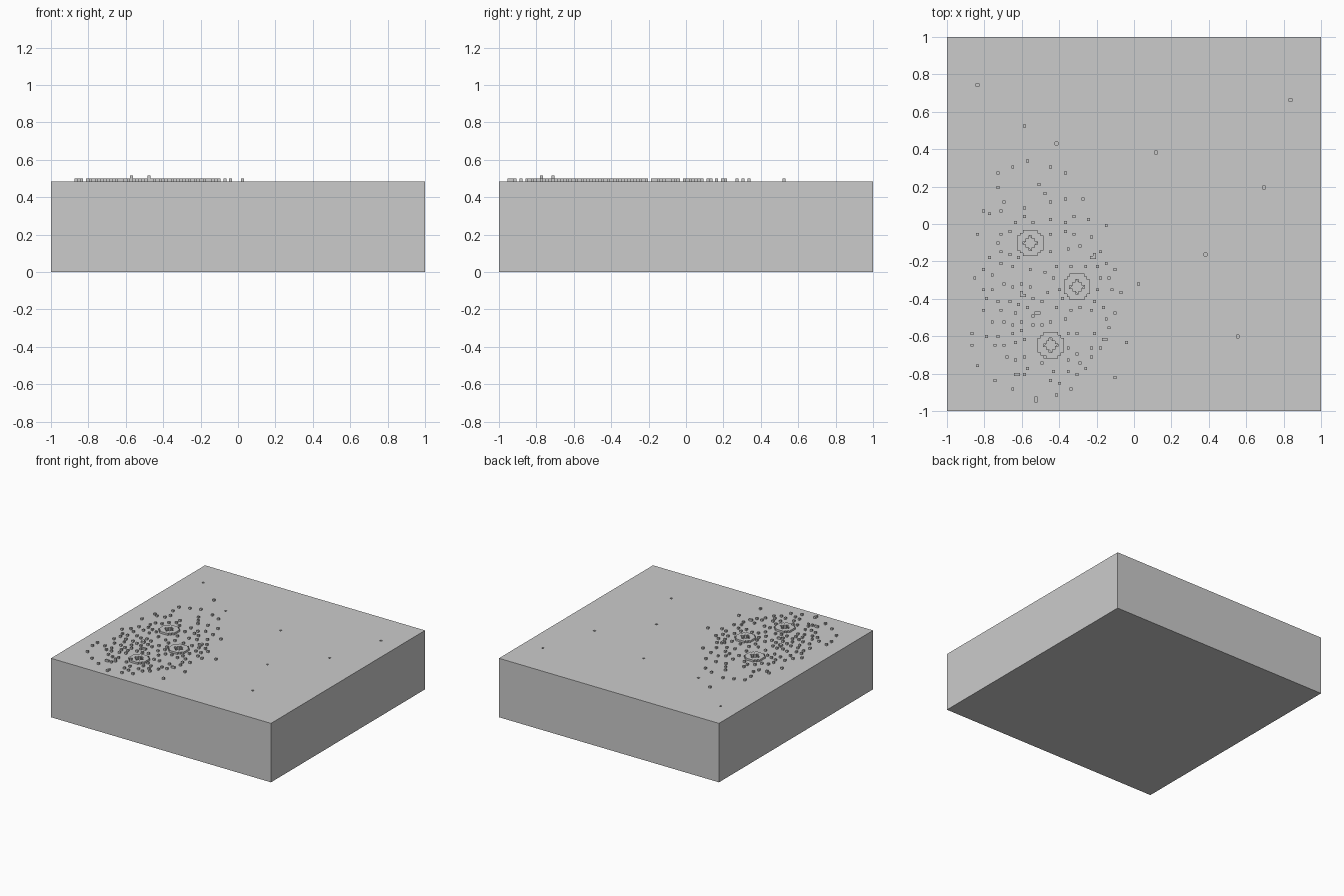
import bpy, bmesh, random
from mathutils import Matrix, Vector

if "Cube" in bpy.data.objects:
    bpy.data.objects.remove(bpy.data.objects["Cube"])

V = 2 / 128            # voxel size
TOP = 31 * V           # sand surface height
random.seed(7)


def cell(x, y):
    return int((x + 1) / V), int((y + 1) / V)


def cubes(name, cells):
    """One mesh of separate voxel cubes; cells are (i, j, layer above the sand)."""
    bm = bmesh.new()
    for i, j, k in sorted(cells):
        c = Vector(((i + .5) * V - 1, (j + .5) * V - 1, TOP + (k + .5) * V))
        bmesh.ops.create_cube(bm, size=V, matrix=Matrix.Translation(c))
    return to_object(name, bm)


def to_object(name, bm):
    me = bpy.data.meshes.new(name)
    bm.to_mesh(me)
    bm.free()
    ob = bpy.data.objects.new(name, me)
    bpy.context.collection.objects.link(ob)
    return ob


def prism(bm, i, j, outline, depth):
    """Sunken stepped shaft around cell (i, j); outline is in half voxels."""
    cx, cy = (i + .5) * V - 1, (j + .5) * V - 1
    f = bm.faces.new([bm.verts.new((cx + a * V / 2, cy + b * V / 2, TOP - depth * V))
                      for a, b in outline])
    ext = bmesh.ops.extrude_face_region(bm, geom=[f])["geom"]
    bmesh.ops.translate(bm, vec=(0, 0, (depth + 3) * V),
                        verts=[g for g in ext if isinstance(g, bmesh.types.BMVert)])


# Block of sand
bm = bmesh.new()
bmesh.ops.create_cube(bm, size=1, matrix=Matrix.Translation((0, 0, TOP / 2))
                      @ Matrix.Diagonal((2, 2, TOP, 1)))
block = to_object("sand_block", bm)

# Burrow shafts (stepped diamond) and small pin holes, cut from the block
burrows = [cell(-.552, -.104), cell(-.308, -.335), cell(-.449, -.645)]
pins = [(-.835, .74), (.832, .667), (.12, .383), (-.41, .425), (.69, .197),
        (.377, -.16), (.548, -.604)]
quarter = [(5, -1), (5, 1), (3, 1), (3, 3), (1, 3)]
diamond = []
for turn in range(4):
    diamond += quarter[1:]
    quarter = [(-b, a) for a, b in quarter]
bm = bmesh.new()
for i, j in burrows:
    prism(bm, i, j, diamond, 5)
for x, y in pins:
    prism(bm, *cell(x, y), [(-1, -1), (1, -1), (1, 1), (-1, 1)], 1)
bmesh.ops.recalc_face_normals(bm, faces=bm.faces)
cutter = to_object("hole_cutter", bm)
mod = block.modifiers.new("holes", "BOOLEAN")
mod.operation, mod.solver, mod.object = "DIFFERENCE", "EXACT", cutter
bpy.context.view_layer.objects.active = block
bpy.ops.object.modifier_apply(modifier=mod.name)
bpy.data.objects.remove(cutter)

# Raised rim of voxels round each burrow
for n, (ci, cj) in enumerate(burrows):
    cubes(f"burrow_rim_{n + 1}",
          {(ci + a, cj + b, 0) for a in range(-4, 5) for b in range(-4, 5)
           if 4 < a * a + b * b <= 20})

# Sand pellets: the outer ones placed, the inner field scattered
outer = [(-.58, .52), (-.65, .31), (-.57, .33), (-.37, .28), (-.44, .31), (-.73, .27),
         (-.73, .2), (-.7, .12), (-.81, .07), (-.71, .07), (-.78, .06), (-.84, -.06),
         (-.85, -.29), (-.87, -.59), (-.87, -.65), (-.84, -.76), (-.74, -.83),
         (-.65, -.88), (-.53, -.945), (-.41, -.92), (-.33, -.88), (-.1, -.82),
         (-.18, -.67), (-.04, -.63), (-.14, -.56), (-.1, -.47), (.02, -.32),
         (-.07, -.36), (-.1, -.24), (-.15, -.01), (-.24, .02), (-.27, .14),
         (-.37, .14), (-.51, .21), (-.47, .17), (-.44, .12), (-.58, .09)]
pellets = {cell(x, y) for x, y in outer}
while len(pellets) < 140:
    x, y = random.uniform(-.83, -.1), random.uniform(-.85, .05)
    p = cell(x, y)
    inside = ((x + .46) / .37) ** 2 + ((y + .39) / .47) ** 2 < 1
    far = all((p[0] - a) ** 2 + (p[1] - b) ** 2 > 36 for a, b in burrows)
    apart = all(max(abs(p[0] - a), abs(p[1] - b)) > 2 for a, b in pellets)
    if inside and far and apart:
        pellets.add(p)
stacked = [cell(-.565, -.78), cell(-.48, -.705)]
piles = {(i, j, 0) for i, j in pellets} | {(i, j, k) for i, j in stacked for k in (0, 1)}
# Pellets that touch a neighbour
piles |= {(*cell(x, y), 0) for x, y in [(-.61, -.80), (-.285, -.735), (-.15, -.61), (-.165, -.61),
                                        (-.53, -.93), (-.58, -.39), (-.595, -.39), (-.595, -.375),
                                        (-.205, -.16), (-.205, -.175), (-.52, -.47), (-.505, -.47)]}
cubes("sand_pellets", piles)
